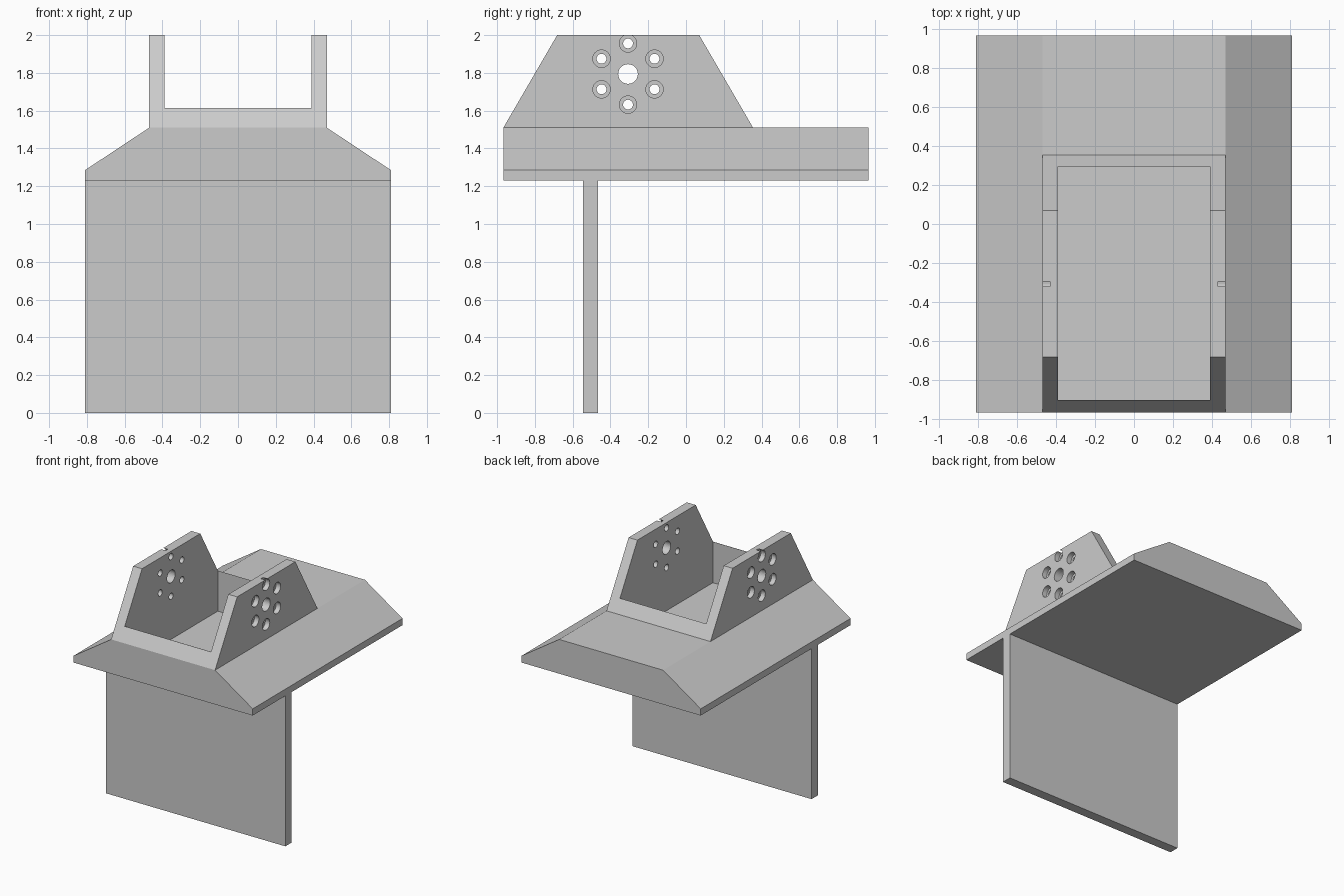
import bpy, bmesh, math
from mathutils import Matrix

if "Cube" in bpy.data.objects:
    bpy.data.objects.remove(bpy.data.objects["Cube"])


def finish(name, bm):
    bmesh.ops.recalc_face_normals(bm, faces=bm.faces)
    mesh = bpy.data.meshes.new(name)
    bm.to_mesh(mesh)
    bm.free()
    obj = bpy.data.objects.new(name, mesh)
    bpy.context.collection.objects.link(obj)
    return obj


def prism(name, axis, profile, lo, hi):
    """Extrude a closed profile along x (points are y,z) or y (points are x,z)."""
    bm = bmesh.new()
    place = (lambda a, b: (lo, a, b)) if axis == 'x' else (lambda a, b: (a, lo, b))
    face = bm.faces.new([bm.verts.new(place(a, b)) for a, b in profile])
    moved = bmesh.ops.extrude_face_region(bm, geom=[face])['geom']
    shift = (hi - lo, 0, 0) if axis == 'x' else (0, hi - lo, 0)
    bmesh.ops.translate(bm, vec=shift, verts=[v for v in moved if isinstance(v, bmesh.types.BMVert)])
    return finish(name, bm)


def box(name, x, y, z):
    return prism(name, 'y', [(x[0], z[0]), (x[1], z[0]), (x[1], z[1]), (x[0], z[1])], *y)


def drill(x0, x1, y, z, r):
    bm = bmesh.new()
    m = Matrix.Translation(((x0 + x1) / 2, y, z)) @ Matrix.Rotation(math.pi / 2, 4, 'Y')
    bmesh.ops.create_cone(bm, cap_ends=True, segments=32, radius1=r, radius2=r,
                          depth=x1 - x0, matrix=m)
    return finish("drill", bm)


def combine(target, other, operation):
    other.hide_render = True
    mod = target.modifiers.new("cut", 'BOOLEAN')
    mod.operation, mod.solver, mod.object = operation, 'EXACT', other
    bpy.context.view_layer.objects.active = target
    bpy.ops.object.modifier_apply(modifier=mod.name)
    bpy.data.objects.remove(other)


END = 0.967

# Cradle: tapered block cut into two upright cheeks
cradle = prism("cradle", 'x', [(-END, 1.51), (0.355, 1.51), (0.07, 2), (-0.682, 2)], -0.47, 0.47)
combine(cradle, box("gap", (-0.39, 0.39), (-1.2, 1.2), (1.615, 2.2)), 'DIFFERENCE')

# Bolt pattern: centre bore and six counterbored holes in each cheek
cy, cz = -0.307, 1.794
combine(cradle, drill(-0.6, 0.6, cy, cz, 0.052), 'DIFFERENCE')
for k in range(6):
    a = math.radians(30 + 60 * k)
    y, z = cy + 0.162 * math.cos(a), cz + 0.162 * math.sin(a)
    combine(cradle, drill(-0.6, 0.6, y, z, 0.026), 'DIFFERENCE')
    for x0, x1 in ((-0.6, -0.43), (0.43, 0.6)):
        combine(cradle, drill(x0, x1, y, z, 0.046), 'DIFFERENCE')

# Base slab with bevelled long sides
base = prism("mounting_base", 'y', [(-0.81, 1.23), (0.81, 1.23), (0.81, 1.285), (0.47, 1.51),
                                    (-0.47, 1.51), (-0.81, 1.285)], -END, END)

# Vertical plate below the slab
combine(base, box("plate", (-0.81, 0.81), (-0.545, -0.465), (0, 1.23)), 'UNION')
combine(base, cradle, 'UNION')

# Deep pocket between the cheeks
combine(base, box("pocket", (-0.39, 0.39), (-0.904, 0.296), (1.28, 2.2)), 'DIFFERENCE')
